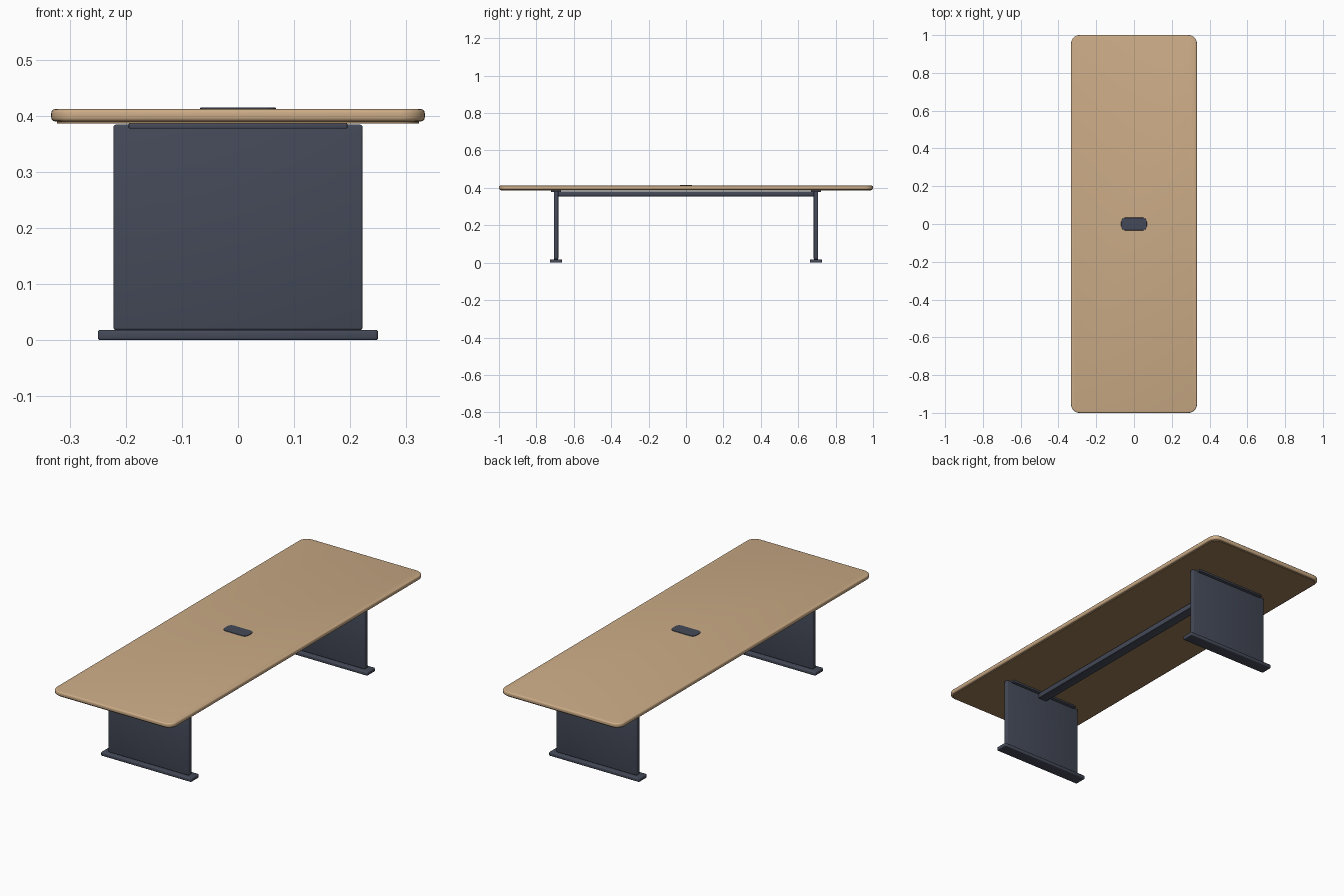
import bpy, bmesh, math

if "Cube" in bpy.data.objects:
    bpy.data.objects.remove(bpy.data.objects["Cube"])


def material(name, rgb):
    m = bpy.data.materials.new(name)
    m.diffuse_color = (*rgb, 1)
    m.use_nodes = True
    m.node_tree.nodes["Principled BSDF"].inputs["Base Color"].default_value = m.diffuse_color
    return m


WOOD = material("light wood", (0.60, 0.41, 0.24))
UNDER = material("dark wood", (0.33, 0.20, 0.10))
METAL = material("slate metal", (0.058, 0.068, 0.098))


def slab(name, mat, size, center, radius=0.0, edge=0.0, steps=6, edge_steps=3):
    """Box with rounded upright corners (radius) and softened rims (edge)."""
    bm = bmesh.new()
    bmesh.ops.create_cube(bm, size=1)
    bmesh.ops.scale(bm, vec=size, verts=bm.verts)
    if radius:
        upright = [e for e in bm.edges
                   if abs(e.verts[0].co.z - e.verts[1].co.z) > 1e-6]
        bmesh.ops.bevel(bm, geom=upright, offset=radius, segments=steps,
                        profile=0.5, affect='EDGES')
    if edge:
        rims = [e for e in bm.edges
                if abs(e.verts[0].co.z - e.verts[1].co.z) < 1e-6]
        bmesh.ops.bevel(bm, geom=rims, offset=edge, segments=edge_steps,
                        profile=0.5, affect='EDGES')
    bmesh.ops.translate(bm, vec=center, verts=bm.verts)
    bmesh.ops.recalc_face_normals(bm, faces=bm.faces)
    mesh = bpy.data.meshes.new(name)
    bm.to_mesh(mesh)
    bm.free()
    mesh.materials.append(mat)
    ob = bpy.data.objects.new(name, mesh)
    bpy.context.collection.objects.link(ob)
    bpy.ops.object.select_all(action='DESELECT')
    ob.select_set(True)
    bpy.context.view_layer.objects.active = ob
    bpy.ops.object.shade_smooth_by_angle(angle=math.radians(35))
    return ob


# Table top and its recessed underside board
slab("table_top", WOOD, (0.666, 2.0, 0.022), (0, 0, 0.401), 0.045, 0.007, 8)
slab("underside_board", UNDER, (0.646, 1.98, 0.006), (0, 0, 0.389), 0.038, 0, 8)

# Cable port in the middle of the top
slab("cable_port", METAL, (0.135, 0.068, 0.006), (0, 0, 0.4115), 0.022, 0.001, 4, 1)

# Long beam joining the two legs
slab("beam", METAL, (0.05, 1.39, 0.027), (0, 0, 0.3685), 0.003, 0.003, 2, 2)

# Panel legs, each with a foot and a mounting plate
for side, y in (("front", -0.695), ("back", 0.695)):
    slab(side + "_leg_panel", METAL, (0.444, 0.024, 0.366), (0, y, 0.201),
         0.004, 0.004, 3, 3)
    slab(side + "_foot", METAL, (0.5, 0.064, 0.018), (0, y, 0.009),
         0.006, 0.004, 3, 3)
    slab(side + "_mounting_plate", METAL, (0.39, 0.056, 0.010), (0, y, 0.382),
         0.003, 0.002, 2, 2)
